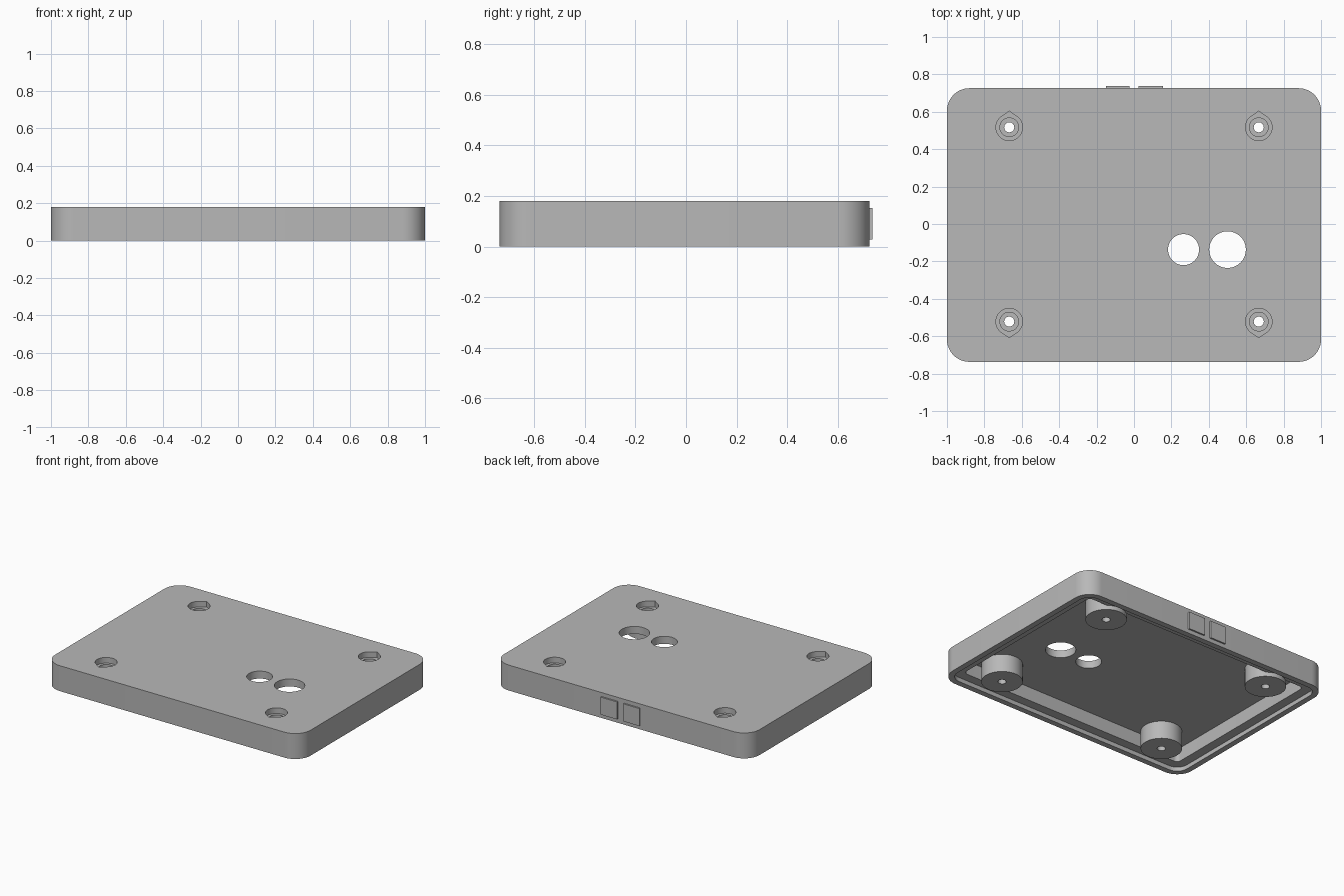
import bpy, bmesh, math

if "Cube" in bpy.data.objects:
    bpy.data.objects.remove(bpy.data.objects["Cube"])

Y0, Y1 = -0.737, 0.726          # body front and back
H = 0.18                        # body height
ROOF = 0.127                    # underside of the top plate

grey = bpy.data.materials.new("plain grey")
grey.diffuse_color = (0.48, 0.48, 0.48, 1)
grey.use_nodes = True
grey.node_tree.nodes["Principled BSDF"].inputs["Base Color"].default_value = grey.diffuse_color


def prism(name, pts, z0, z1):
    """Extrude a closed outline between two heights."""
    bm = bmesh.new()
    face = bm.faces.new([bm.verts.new((x, y, z0)) for x, y in pts])
    res = bmesh.ops.extrude_face_region(bm, geom=[face])
    for v in res["geom"]:
        if isinstance(v, bmesh.types.BMVert):
            v.co.z = z1
    bmesh.ops.recalc_face_normals(bm, faces=bm.faces)
    me = bpy.data.meshes.new(name)
    bm.to_mesh(me)
    bm.free()
    me.materials.append(grey)
    ob = bpy.data.objects.new(name, me)
    bpy.context.collection.objects.link(ob)
    return ob


def rounded(inset, r, n=12):
    """Rounded rectangle following the body outline at an inset."""
    x, ya, yb = 1 - inset - r, Y0 + inset + r, Y1 - inset - r
    pts = []
    for k, (cx, cy) in enumerate([(x, yb), (-x, yb), (-x, ya), (x, ya)]):
        for i in range(n + 1):
            a = (k + i / n) * math.pi / 2
            pts.append((cx + r * math.cos(a), cy + r * math.sin(a)))
    return pts


def circle(cx, cy, r, n=48):
    return [(cx + r * math.cos(2 * math.pi * i / n),
             cy + r * math.sin(2 * math.pi * i / n)) for i in range(n)]


def teardrop(cx, cy, r, tip, side, n=40):
    """Circle with a small point towards +y or -y."""
    half = math.acos(r / tip)
    pts = [(cx, cy + side * tip)]
    for i in range(n + 1):
        a = math.pi / 2 + half + (2 * math.pi - 2 * half) * i / n
        pts.append((cx + r * math.cos(a), cy + side * r * math.sin(a)))
    return pts


def combine(target, tool, op):
    mod = target.modifiers.new("bool", 'BOOLEAN')
    mod.operation, mod.solver, mod.object = op, 'EXACT', tool
    bpy.context.view_layer.objects.active = target
    bpy.ops.object.modifier_apply(modifier=mod.name)
    bpy.data.objects.remove(tool)


# hollow shell with a stepped rim underneath
lid = prism("lid", rounded(0, 0.12), 0, H)
combine(lid, prism("rim_step", rounded(0.04, 0.08), -0.1, 0.03), 'DIFFERENCE')
combine(lid, prism("cavity", rounded(0.105, 0.03), -0.1, ROOF), 'DIFFERENCE')

# four screw posts with stepped holes
for x in (-0.667, 0.667):
    for y, side in ((0.517, 1), (-0.522, -1)):
        combine(lid, prism("post", circle(x, y, 0.133), 0.0, 0.15), 'UNION')
        combine(lid, prism("head_hole", teardrop(x, y, 0.071, 0.086, side),
                           0.14, 0.3), 'DIFFERENCE')
        combine(lid, prism("middle_hole", circle(x, y, 0.05), 0.11, 0.3), 'DIFFERENCE')
        combine(lid, prism("screw_hole", circle(x, y, 0.027, 24), -0.1, 0.3), 'DIFFERENCE')

# two round openings through the top
for x, r in ((0.265, 0.083), (0.5, 0.098)):
    combine(lid, prism("opening", circle(x, -0.137, r), 0.05, 0.3), 'DIFFERENCE')

# two plain raised pads on the back wall
pads = []
for i, (xa, xb) in enumerate(((-0.15, -0.025), (0.025, 0.155))):
    pads.append(prism(f"back_pad_{i + 1}",
                      [(xa, Y1 - 0.01), (xb, Y1 - 0.01), (xb, 0.737), (xa, 0.737)],
                      0.028, 0.152))

bpy.ops.object.select_all(action='DESELECT')
lid.select_set(True)
bpy.context.view_layer.objects.active = lid
bpy.ops.object.shade_smooth_by_angle(angle=math.radians(30))
